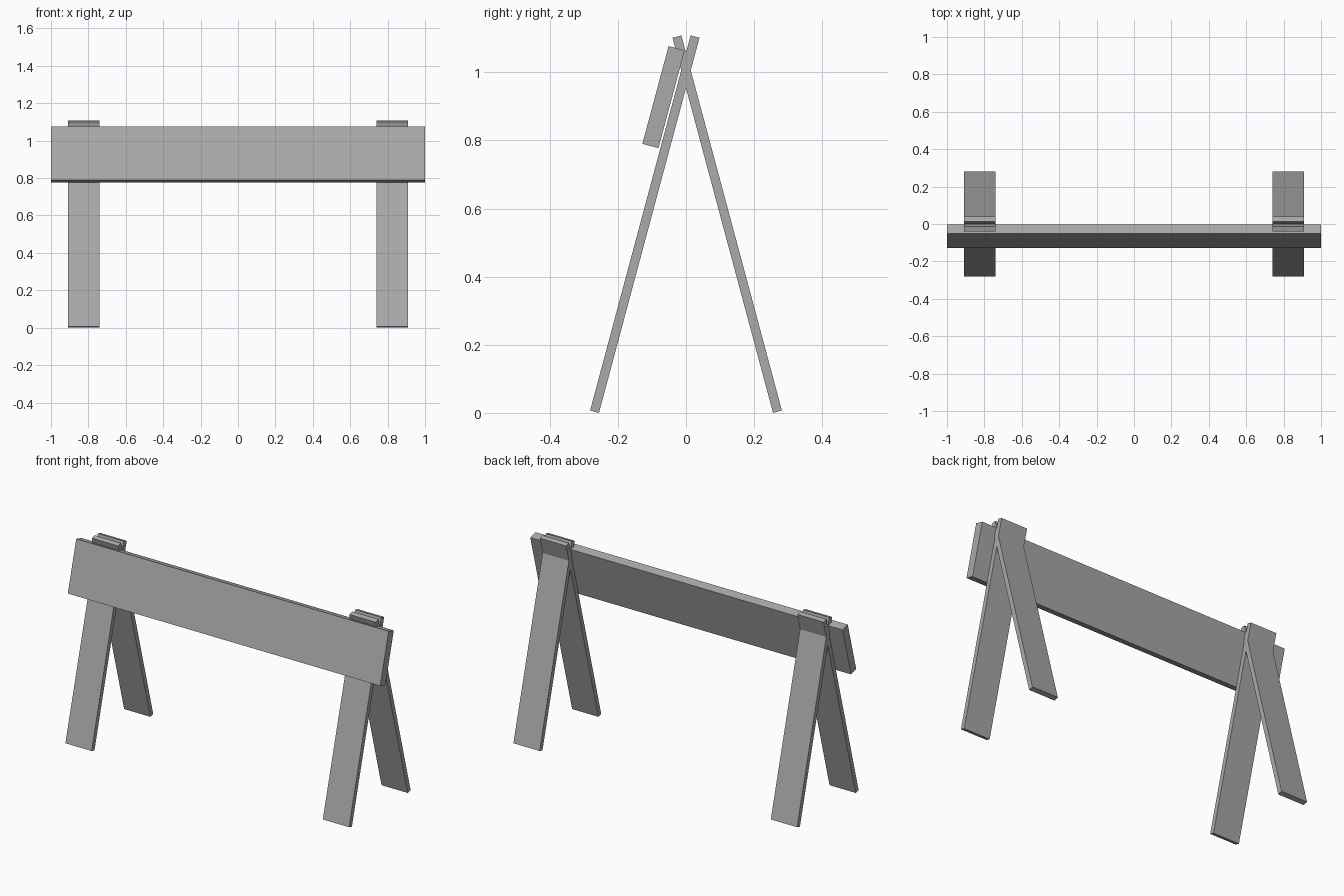
import bpy
import math

cube = bpy.data.objects.get("Cube")
if cube:
    bpy.data.objects.remove(cube, do_unlink=True)

# Single grey for the whole barrier
grey = bpy.data.materials.new("plain_grey")
grey.use_nodes = True
colour = (0.4, 0.4, 0.4, 1)
grey.diffuse_color = colour
grey.node_tree.nodes["Principled BSDF"].inputs["Base Color"].default_value = colour

TILT = math.radians(15)


def plank(name, size, centre, tilt):
    """Flat board of the given size, leaning about the x axis."""
    bpy.ops.mesh.primitive_cube_add(size=1, location=centre, rotation=(tilt, 0, 0))
    obj = bpy.context.object
    obj.name = name
    obj.scale = size
    bpy.ops.object.transform_apply(location=False, rotation=False, scale=True)
    obj.data.materials.append(grey)
    return obj


# Crossed pairs of legs
leg_size = (0.168, 0.027, 1.14)
for side, x in (("left", 0.824), ("right", -0.824)):
    plank(f"front_leg_{side}", leg_size, (x, -0.121, 0.554), -TILT)
    plank(f"back_leg_{side}", leg_size, (x, 0.121, 0.554), TILT)

# Wide board along the front legs
plank("front_board", (2.0, 0.049, 0.297), (0, -0.066, 0.927), -TILT)
